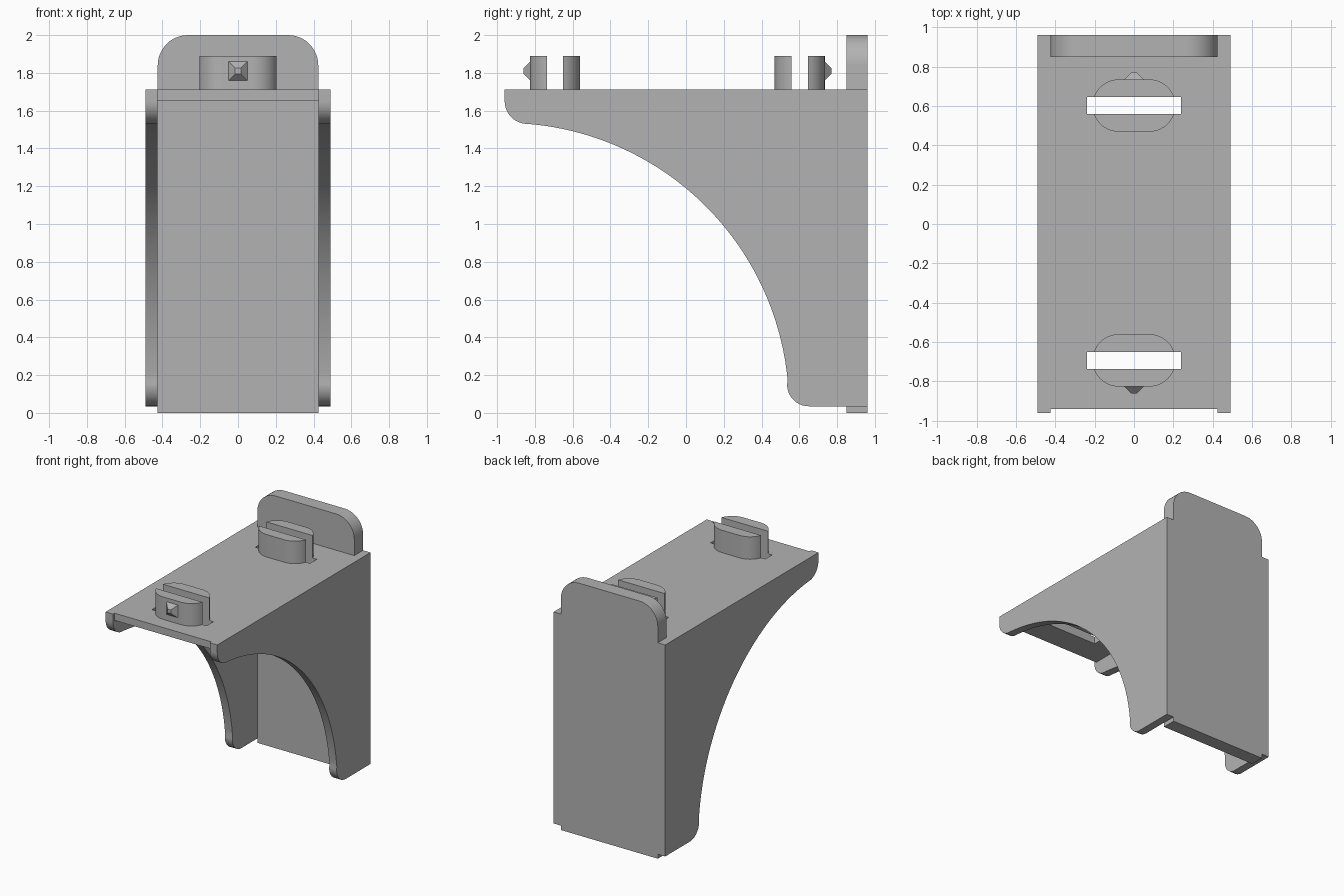
import bpy, bmesh
from math import pi, sin, cos
from mathutils import Vector

cube = bpy.data.objects.get("Cube")
if cube:
    bpy.data.objects.remove(cube, do_unlink=True)

GREY = (0.45, 0.45, 0.45, 1)
grey = bpy.data.materials.new("plain grey")
grey.use_nodes = True
grey.diffuse_color = GREY
grey.node_tree.nodes["Principled BSDF"].inputs["Base Color"].default_value = GREY


def arc(cx, cy, r, start, end, steps=12):
    """Points along a circular arc, angles in units of pi."""
    angles = [pi * (start + (end - start) * i / steps) for i in range(steps + 1)]
    return [(cx + r * cos(a), cy + r * sin(a)) for a in angles]


def rect(x0, x1, y0, y1):
    return [(x0, y0), (x1, y0), (x1, y1), (x0, y1)]


def extrude(name, profile, axis, low, high, smooth=True):
    """Extrude a 2D profile along the x, y or z axis."""
    place = {"x": lambda a, b: (low, a, b),
             "y": lambda a, b: (a, low, b),
             "z": lambda a, b: (a, b, low)}[axis]
    bm = bmesh.new()
    face = bm.faces.new([bm.verts.new(place(a, b)) for a, b in profile])
    out = bmesh.ops.extrude_face_region(bm, geom=[face])
    moved = [g for g in out["geom"] if isinstance(g, bmesh.types.BMVert)]
    step = Vector([(high - low) * (axis == k) for k in "xyz"])
    bmesh.ops.translate(bm, verts=moved, vec=step)
    bmesh.ops.recalc_face_normals(bm, faces=bm.faces)
    mesh = bpy.data.meshes.new(name)
    bm.to_mesh(mesh)
    bm.free()
    mesh.materials.append(grey)
    obj = bpy.data.objects.new(name, mesh)
    bpy.context.collection.objects.link(obj)
    if smooth:
        activate(obj)
        bpy.ops.object.shade_smooth_by_angle()
    return obj


def activate(obj):
    bpy.ops.object.select_all(action="DESELECT")
    obj.select_set(True)
    bpy.context.view_layer.objects.active = obj


def cut(obj, cutter):
    mod = obj.modifiers.new("slot", "BOOLEAN")
    mod.operation = "DIFFERENCE"
    mod.solver = "EXACT"
    mod.object = cutter
    activate(obj)
    bpy.ops.object.modifier_apply(modifier=mod.name)


HALF, OUTER, TOP, BACK = 0.425, 0.49, 1.712, 0.96

# Side brackets: a large concave sweep with rounded toes
side = [(BACK, TOP), (-BACK, TOP)]
side += arc(-0.84, 1.65, 0.12, 1.0, 1.47, 10)
side += arc(-0.96, 0.03, 1.505, 0.472, 0.03, 48)
side += arc(0.65, 0.15, 0.115, 1.0, 1.5, 10)
side += [(BACK, 0.035)]
extrude("left_bracket", side, "x", HALF, OUTER)
extrude("right_bracket", side, "x", -OUTER, -HALF)

# Back plate with rounded upper corners
R = 0.16
back = [(-HALF, 0), (HALF, 0)]
back += arc(HALF - R, 2 - R, R, 0, 0.5) + arc(R - HALF, 2 - R, R, 0.5, 1)
extrude("back_plate", back, "y", 0.85, BACK)

# Shelf between the brackets
shelf = extrude("shelf", rect(-HALF, HALF, -0.94, 0.85), "z", 1.655, TOP, False)

# Split pegs with a slot through the shelf, and a catch on the outer face
PEG_R, PEG_X = 0.133, 0.078
for name, y, slot_y, out in (("front", -0.693, -0.693, -1), ("rear", 0.602, 0.602, 1)):
    outline = arc(PEG_X, y, PEG_R, -0.5, 0.5, 20) + arc(-PEG_X, y, PEG_R, 0.5, 1.5, 20)
    peg = extrude(name + "_peg", outline, "z", TOP, 1.89)
    cutter = extrude("slot_cutter", rect(-0.24, 0.24, slot_y - 0.043, slot_y + 0.043),
                     "z", 1.5, 1.95, False)
    cut(peg, cutter)
    cut(shelf, cutter)
    bpy.data.objects.remove(cutter, do_unlink=True)

    face_y = y + out * PEG_R
    catch = extrude(name + "_catch", rect(-0.05, 0.05, 1.76, 1.86), "y",
                    face_y, face_y + out * 0.035, False)
    for v in catch.data.vertices:
        if abs(v.co.y) > abs(face_y) + 0.01:
            v.co.x *= 0.3
            v.co.z = 1.81 + (v.co.z - 1.81) * 0.3
